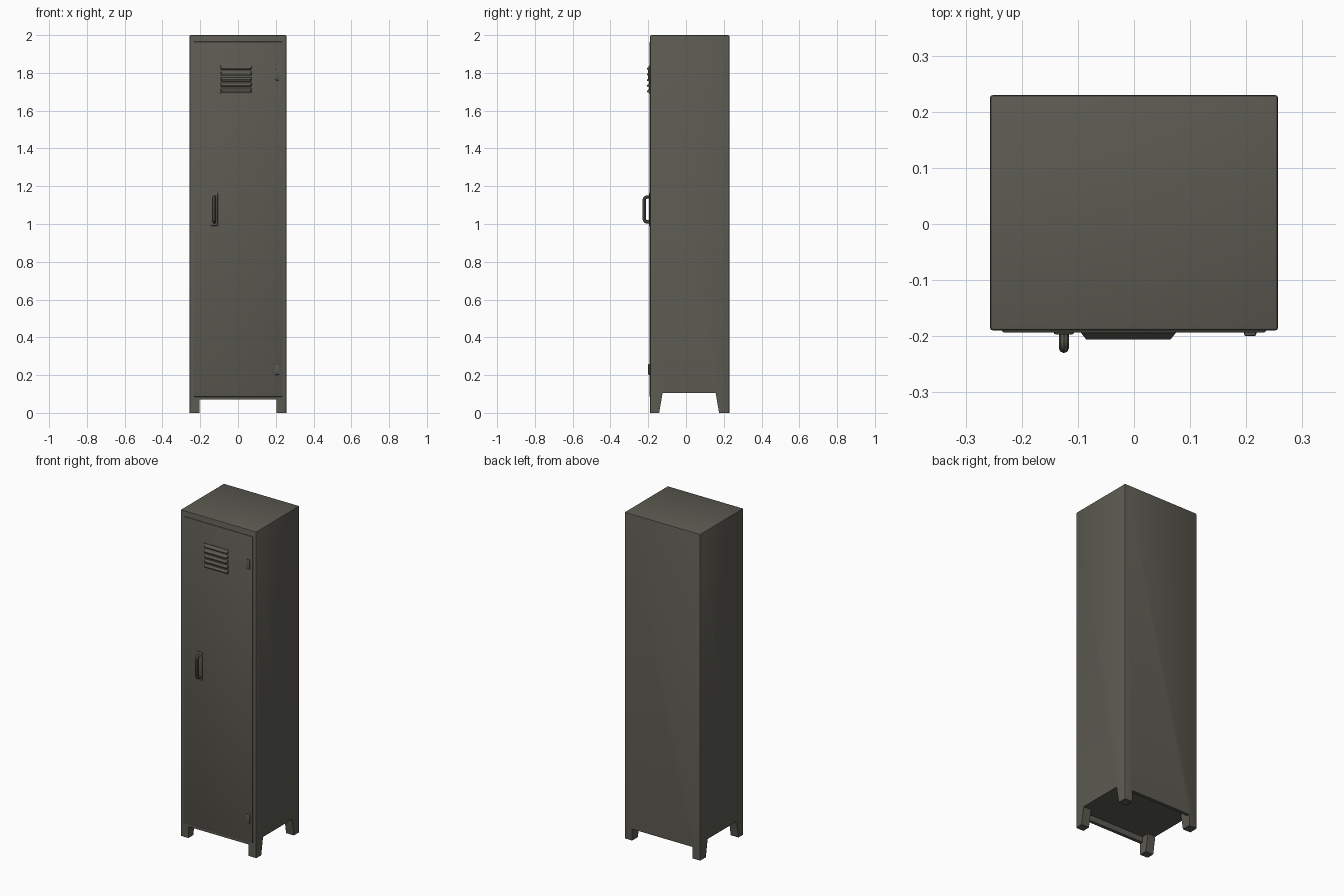
import bpy, bmesh, math
from mathutils import Vector

cube = bpy.data.objects.get("Cube")
if cube:
    bpy.data.objects.remove(cube, do_unlink=True)

steel = bpy.data.materials.new("grey_green_steel")
steel.use_nodes = True
colour = (0.105, 0.101, 0.082, 1)
steel.diffuse_color = colour
bsdf = steel.node_tree.nodes["Principled BSDF"]
bsdf.inputs["Base Color"].default_value = colour
bsdf.inputs["Roughness"].default_value = 0.6


def finish(name, bm):
    bmesh.ops.recalc_face_normals(bm, faces=bm.faces)
    mesh = bpy.data.meshes.new(name)
    bm.to_mesh(mesh)
    bm.free()
    mesh.materials.append(steel)
    obj = bpy.data.objects.new(name, mesh)
    bpy.context.collection.objects.link(obj)
    return obj


def activate(obj):
    bpy.ops.object.select_all(action="DESELECT")
    obj.select_set(True)
    bpy.context.view_layer.objects.active = obj


def smooth(obj):
    activate(obj)
    bpy.ops.object.shade_smooth_by_angle(angle=math.radians(35))


def box(name, x, y, z, bevel=0.0, keep_bottom=False):
    bm = bmesh.new()
    bmesh.ops.create_cube(bm, size=1)
    for v in bm.verts:
        v.co = Vector([lo + (c + 0.5) * (hi - lo)
                       for c, (lo, hi) in zip(v.co, (x, y, z))])
    if bevel:
        edges = [e for e in bm.edges if not keep_bottom
                 or max(v.co.z for v in e.verts) > z[0] + 0.001]
        bmesh.ops.bevel(bm, geom=edges, offset=bevel, segments=2,
                        profile=0.5, affect="EDGES")
    return finish(name, bm)


def side_prism(name, outline, x0, x1):
    """Extrude a (y, z) outline along x."""
    bm = bmesh.new()
    face = bm.faces.new([bm.verts.new((x0, y, z)) for y, z in outline])
    new = bmesh.ops.extrude_face_region(bm, geom=[face])["geom"]
    for v in new:
        if isinstance(v, bmesh.types.BMVert):
            v.co.x = x1
    return finish(name, bm)


def cut(target, cutter):
    cutter.hide_render = True
    mod = target.modifiers.new("cut", "BOOLEAN")
    mod.operation = "DIFFERENCE"
    mod.solver = "EXACT"
    mod.object = cutter
    activate(target)
    bpy.ops.object.modifier_apply(modifier=mod.name)
    bpy.data.objects.remove(cutter, do_unlink=True)


# Cabinet with four feet: tapered openings at the sides, low skirts front and back
cabinet = box("cabinet", (-0.257, 0.257), (-0.19, 0.23), (0, 2), 0.006, True)
cut(cabinet, side_prism("side_cutter", [(-0.142, -0.05), (-0.142, 0), (-0.124, 0.105),
                                        (0.157, 0.105), (0.175, 0), (0.175, -0.05)], -0.4, 0.4))
cut(cabinet, box("front_cutter", (-0.204, 0.204), (-0.4, 0.4), (-0.05, 0.07)))
cut(cabinet, box("floor_cutter", (-0.204, 0.204), (-0.17, 0.21), (-0.05, 0.105)))
smooth(cabinet)

# Door, barely proud of the cabinet
smooth(box("door", (-0.235, 0.235), (-0.193, -0.185), (0.085, 1.965), 0.0025))

# Louvred vent
vent_x = (-0.093, 0.073)
for i in range(5):
    top = 1.838 - i * 0.03
    outline = [(-0.188, top), (-0.196, top - 0.002), (-0.206, top - 0.014),
               (-0.205, top - 0.021), (-0.188, top - 0.025)]
    louvre = side_prism(f"vent_louvre_{i + 1}", outline, *vent_x)
    for v in louvre.data.vertices:
        if v.co.y < -0.2:
            v.co.x += 0.008 if v.co.x < 0 else -0.008
    smooth(louvre)
smooth(box("vent_plate", (-0.095, 0.075), (-0.196, -0.188), (1.69, 1.84), 0.003))

# Pull handle: a rounded bar on a thin plate
smooth(box("handle_plate", (-0.143, -0.107), (-0.1965, -0.188), (0.99, 1.165), 0.003))
curve = bpy.data.curves.new("handle", "CURVE")
curve.dimensions = "3D"
curve.bevel_depth = 0.009
curve.bevel_resolution = 2
curve.use_fill_caps = True
spline = curve.splines.new("POLY")
half, radius, front = 0.066, 0.016, -0.221
path = [(-0.188, -half)]
for sign in (-1, 1):
    arc = [(front + radius * (1 - math.sin(a)), sign * (half - radius * (1 - math.cos(a))))
           for a in (math.pi / 2 * k / 4 for k in range(5))]
    path += arc[::-1] if sign < 0 else arc
path.append((-0.188, half))
# order each bend from the door outwards, then back again
path[1:6] = sorted(path[1:6], key=lambda p: p[1])
path[6:11] = sorted(path[6:11], key=lambda p: p[1])
spline.points.add(len(path) - 1)
for point, (y, z) in zip(spline.points, path):
    point.co = (-0.125, y, 1.077 + z, 1)
handle = bpy.data.objects.new("handle", curve)
bpy.context.collection.objects.link(handle)
curve.materials.append(steel)
activate(handle)
bpy.ops.object.convert(target="MESH")
smooth(bpy.context.object)

# Hinges on the door's left edge
for label, z in (("lower", 0.23), ("upper", 1.79)):
    smooth(box(label + "_hinge", (0.196, 0.218), (-0.2, -0.188),
               (z - 0.029, z + 0.029), 0.004))
